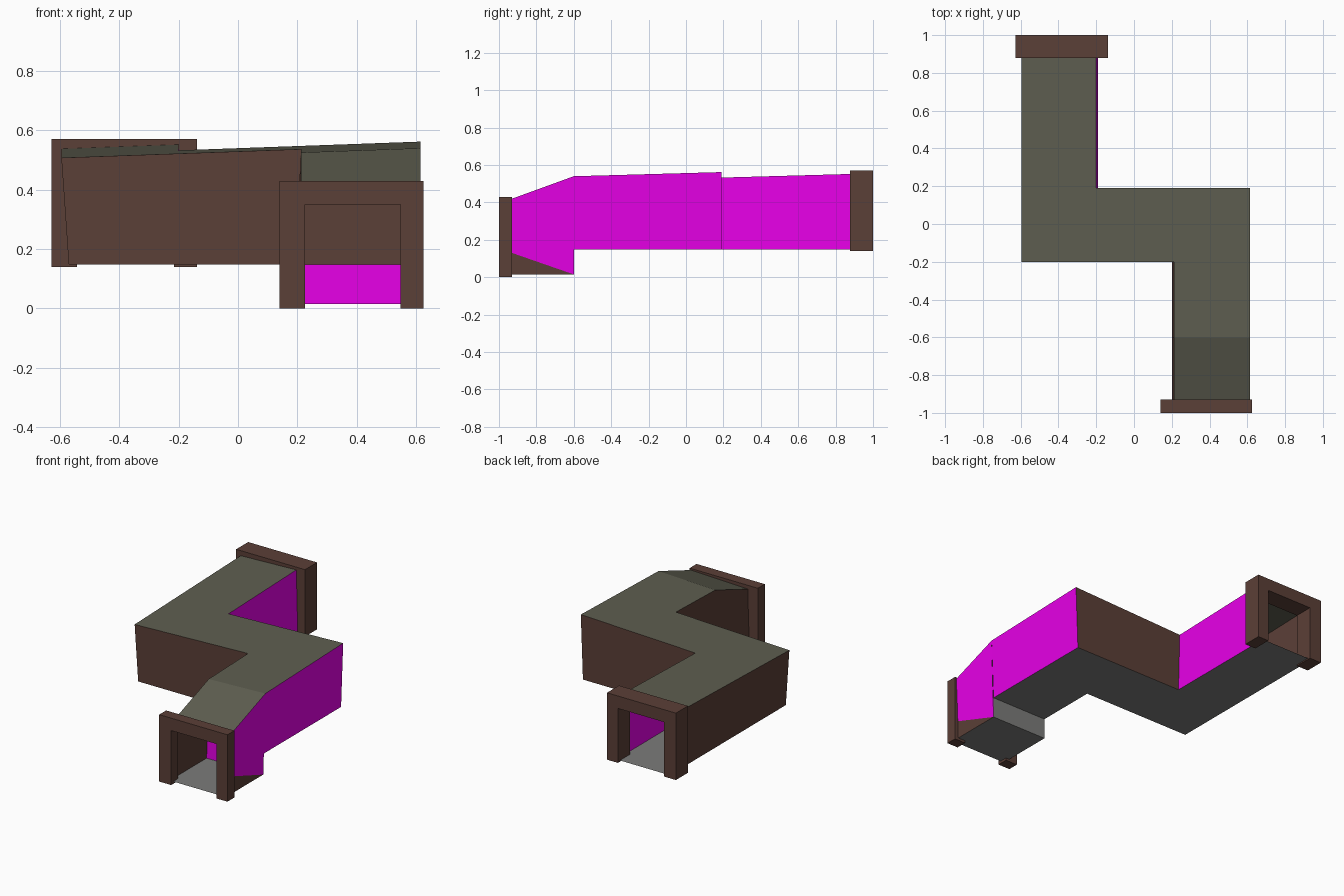
import bpy

if "Cube" in bpy.data.objects:
    bpy.data.objects.remove(bpy.data.objects["Cube"])

def material(name, rgb):
    m = bpy.data.materials.new(name)
    m.diffuse_color = (*rgb, 1)
    m.use_nodes = True
    m.node_tree.nodes["Principled BSDF"].inputs["Base Color"].default_value = m.diffuse_color
    return m

TIMBER = material("timber brown", (0.105, 0.05, 0.038))
ROOF = material("roof grey green", (0.112, 0.112, 0.08))
FLOOR = material("floor grey", (0.2, 0.2, 0.195))
MAGENTA = material("magenta", (1.0, 0.0, 1.0))

def mesh_object(name, polys, mats, indices=None):
    """Build an object from a list of polygons given as corner points."""
    verts, faces = [], []
    for p in polys:
        faces.append(range(len(verts), len(verts) + len(p)))
        verts += p
    me = bpy.data.meshes.new(name)
    me.from_pydata(verts, [], [list(f) for f in faces])
    for m in mats:
        me.materials.append(m)
    for f, i in zip(me.polygons, indices or [0] * len(polys)):
        f.material_index = i
    ob = bpy.data.objects.new(name, me)
    bpy.context.collection.objects.link(ob)
    return ob

def box(name, x0, x1, y0, y1, z0, z1):
    bpy.ops.mesh.primitive_cube_add(size=1, location=((x0 + x1) / 2, (y0 + y1) / 2, (z0 + z1) / 2))
    ob = bpy.context.object
    ob.name = name
    ob.scale = (x1 - x0, y1 - y0, z1 - z0)
    ob.data.materials.append(TIMBER)

# Tunnel stations: (top x, bottom x, y) along the right and left walls
right = [(.615, .60, -.98), (.615, .60, -.6), (.615, .60, .19), (-.2, -.19, .19), (-.2, -.19, .98)]
left = [(.212, .2, -.98), (.212, .2, -.6), (.212, .2, -.2), (-.595, -.57, -.2), (-.595, -.57, .98)]
LOW, HIGH = 0.015, 0.148

def top(s):
    x, _, y = s
    z = 0.562 + 0.036 * (x - 0.615) + 0.028 * (y - 0.19)
    if y < -0.6:
        z -= 0.335 * (-0.6 - y)
    return (x, y, z)

def bottom(s, seg):
    return (s[1], s[2], LOW if seg == 0 else HIGH)

roof, floor, wall_r, wall_l = [], [], [], []
for i in range(4):
    r0, r1, l0, l1 = right[i], right[i + 1], left[i], left[i + 1]
    roof.append([top(r0), top(r1), top(l1), top(l0)])
    floor.append([bottom(l0, i), bottom(l1, i), bottom(r1, i), bottom(r0, i)])
    wall_r.append([bottom(r0, i), bottom(r1, i), top(r1), top(r0)])
    wall_l.append([top(l0), top(l1), bottom(l1, i), bottom(l0, i)])

# Lower brown triangle on the entrance wall
b0, b1, t1, t0 = wall_r[0]
mid = (b0[0] + 0.004, b0[1], 0.147)
wall_r[0] = [mid, b1, t1, t0]
wall_r.append([b0, b1, mid])

mesh_object("tunnel_roof", roof, [ROOF])
mesh_object("tunnel_floor", floor, [FLOOR])
mesh_object("right_walls", wall_r, [MAGENTA, TIMBER], [0, 0, 1, 0, 1])
mesh_object("left_walls", wall_l, [TIMBER])

# Step up inside the entrance: grey behind, magenta in front
def riser(y):
    return [(.2, y, LOW), (.2, y, HIGH), (.6, y, HIGH), (.6, y, LOW)]
mesh_object("step_back", [riser(-0.6)], [FLOOR])
mesh_object("step_front", [riser(-0.604)[::-1]], [MAGENTA])

# Timber frames at both ends
def frame(name, x0, x1, y0, y1, z0, z1):
    beam = z1 - 0.08
    box(name + "_left_post", x0, x0 + 0.085, y0, y1, z0, beam)
    box(name + "_right_post", x1 - 0.078, x1, y0, y1, z0, beam)
    box(name + "_lintel", x0, x1, y0, y1, beam, z1)

frame("front_frame", 0.14, 0.625, -1.0, -0.93, 0.0, 0.43)
frame("back_frame", -0.628, -0.138, 0.878, 1.0, 0.14, 0.57)
